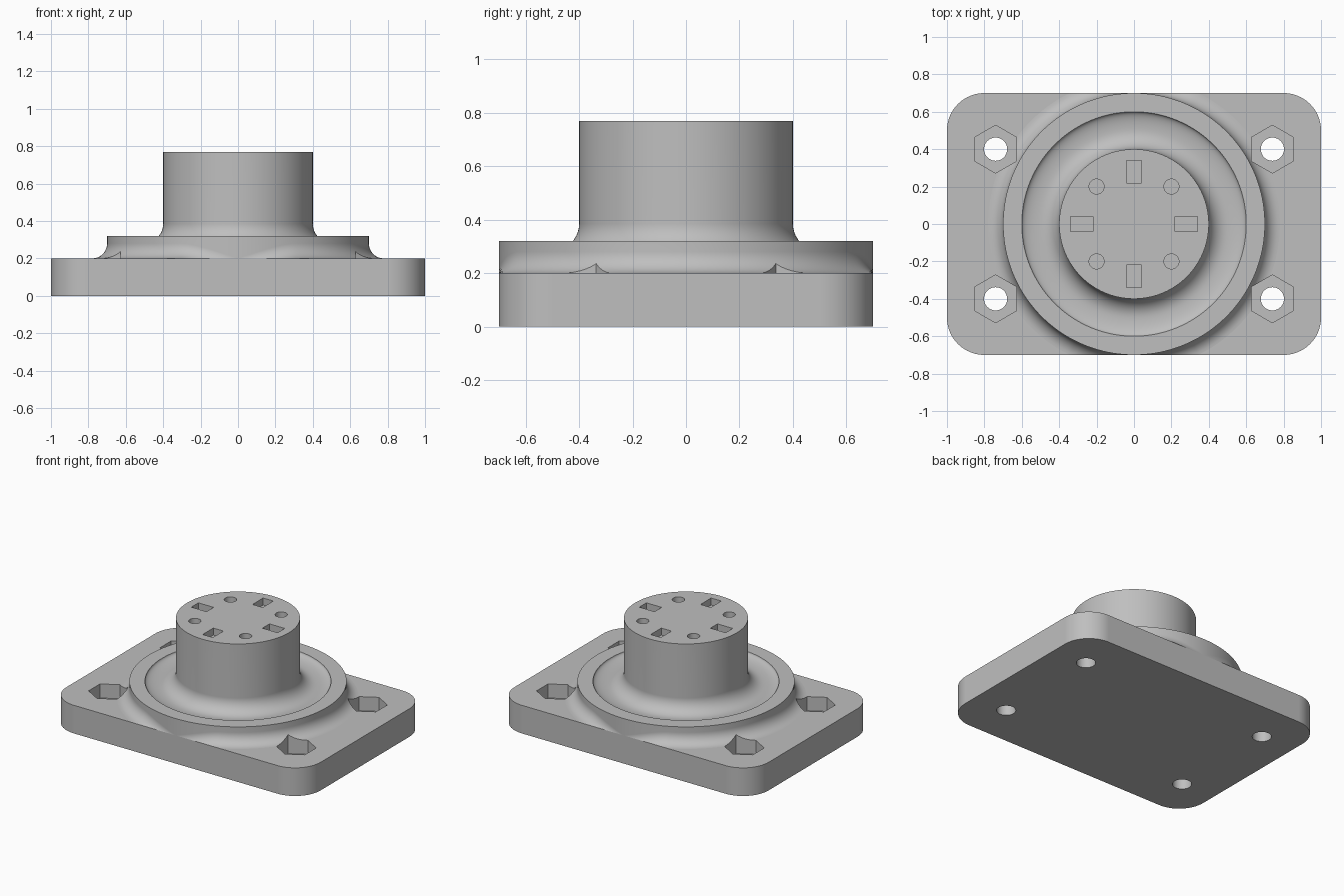
import bpy, bmesh, math
from math import sin, cos, pi

old = bpy.data.objects.get("Cube")
if old:
    bpy.data.objects.remove(old, do_unlink=True)

grey = bpy.data.materials.new("machined_grey")
grey.use_nodes = True
colour = (0.52, 0.52, 0.52, 1)
grey.diffuse_color = colour
grey.node_tree.nodes["Principled BSDF"].inputs["Base Color"].default_value = colour


def make_object(name, bm):
    bmesh.ops.remove_doubles(bm, verts=bm.verts, dist=1e-5)
    bmesh.ops.recalc_face_normals(bm, faces=bm.faces)
    mesh = bpy.data.meshes.new(name)
    bm.to_mesh(mesh)
    bm.free()
    mesh.materials.append(grey)
    obj = bpy.data.objects.new(name, mesh)
    bpy.context.collection.objects.link(obj)
    return obj


def add_prism(bm, outline, low, high):
    """Extrude a flat outline between two heights."""
    face = bm.faces.new([bm.verts.new((x, y, low)) for x, y in outline])
    new = bmesh.ops.extrude_face_region(bm, geom=[face])["geom"]
    bmesh.ops.translate(bm, vec=(0, 0, high - low),
                        verts=[v for v in new if isinstance(v, bmesh.types.BMVert)])


def ring(cx, cy, radius, sides, start=0.0):
    return [(cx + radius * cos(start + 2 * pi * i / sides),
             cy + radius * sin(start + 2 * pi * i / sides)) for i in range(sides)]


def box(cx, cy, w, d):
    return [(cx + sx * w / 2, cy + sy * d / 2)
            for sx, sy in ((-1, -1), (1, -1), (1, 1), (-1, 1))]


def make_cutter(name, outlines, low, high):
    bm = bmesh.new()
    for outline in outlines:
        add_prism(bm, outline, low, high)
    obj = make_object(name, bm)
    obj.hide_render = True
    return obj


def finish(obj, cutters):
    """Cut the recesses, then shade smooth with sharp edges."""
    bpy.ops.object.select_all(action="DESELECT")
    obj.select_set(True)
    bpy.context.view_layer.objects.active = obj
    for cutter in cutters:
        mod = obj.modifiers.new(cutter.name, "BOOLEAN")
        mod.operation = "DIFFERENCE"
        mod.solver = "EXACT"
        mod.object = cutter
        bpy.ops.object.modifier_apply(modifier=mod.name)
    bpy.ops.object.shade_smooth_by_angle(angle=math.radians(30))
    mod = obj.modifiers.new("even_normals", "WEIGHTED_NORMAL")
    mod.keep_sharp = True


# Base plate with rounded corners
half_x, half_y, corner, plate_top = 1.0, 0.7, 0.2, 0.2
outline = []
for quadrant, (sx, sy) in enumerate(((1, 1), (-1, 1), (-1, -1), (1, -1))):
    for i in range(17):
        a = (quadrant + i / 16) * pi / 2
        outline.append((sx * (half_x - corner) + corner * cos(a),
                        sy * (half_y - corner) + corner * sin(a)))
bm = bmesh.new()
add_prism(bm, outline, 0, plate_top)
base_plate = make_object("base_plate", bm)

# Turned body: collar, dished channel and round post
collar_r, collar_top, post_r, post_top = 0.7, 0.32, 0.4, 0.77
skirt, channel_r, channel_z, fillet = 0.08, 0.5, 0.285, 0.1
steps, segments = 10, 192


def body_profile(angle):
    # The collar's skirt narrows to nothing where it meets the plate edge
    room = half_y / max(abs(sin(angle)), 1e-6) - collar_r
    width = max(0.0, min(skirt, room))
    sweep = math.acos(1 - width / skirt)
    height = skirt * sin(sweep)
    points = [(0.65, plate_top - 0.005)]
    for i in range(steps, -1, -1):
        t = sweep * i / steps
        points.append((collar_r + skirt * (1 - cos(t)),
                       plate_top + height - skirt * sin(t)))
    points.append((collar_r, collar_top))
    for i in range(steps + 1):
        t = pi / 2 * i / steps
        points.append((channel_r + fillet * cos(t),
                       collar_top - (collar_top - channel_z) * sin(t)))
    for i in range(1, steps + 1):
        t = pi / 2 * i / steps
        points.append((channel_r - fillet * sin(t),
                       channel_z + fillet * (1 - cos(t))))
    points.append((post_r, post_top))
    return points


bm = bmesh.new()
columns = []
for s in range(segments):
    a = 2 * pi * s / segments
    columns.append([bm.verts.new((r * cos(a), r * sin(a), z))
                    for r, z in body_profile(a)])
for s, column in enumerate(columns):
    following = columns[(s + 1) % segments]
    for i in range(len(column) - 1):
        bm.faces.new((column[i], following[i], following[i + 1], column[i + 1]))
bm.faces.new([c[-1] for c in columns])
bm.faces.new([c[0] for c in reversed(columns)])
post_and_collar = make_object("post_and_collar", bm)

# Recesses: nut pockets, bolt holes, and sockets in the post's top
corners = [(sx, sy) for sx in (-1, 1) for sy in (-1, 1)]
nut_pockets = make_cutter(
    "nut_pocket_cutter",
    [ring(0.74 * sx, 0.4 * sy, 0.128, 6, pi / 6) for sx, sy in corners], 0.1, 0.5)
bolt_holes = make_cutter(
    "bolt_hole_cutter",
    [ring(0.74 * sx, 0.4 * sy, 0.062, 40) for sx, sy in corners], -0.1, 0.4)
sockets = [ring(0.2 * sx, 0.2 * sy, 0.04, 32) for sx, sy in corners]
for side in (-1, 1):
    sockets.append(box(0.28 * side, 0, 0.12, 0.08))
    sockets.append(box(0, 0.28 * side, 0.08, 0.12))
post_sockets = make_cutter("post_socket_cutter", sockets, post_top - 0.05, post_top + 0.1)

finish(base_plate, [nut_pockets, bolt_holes])
finish(post_and_collar, [nut_pockets, post_sockets])
for cutter in (nut_pockets, bolt_holes, post_sockets):
    bpy.data.objects.remove(cutter, do_unlink=True)
